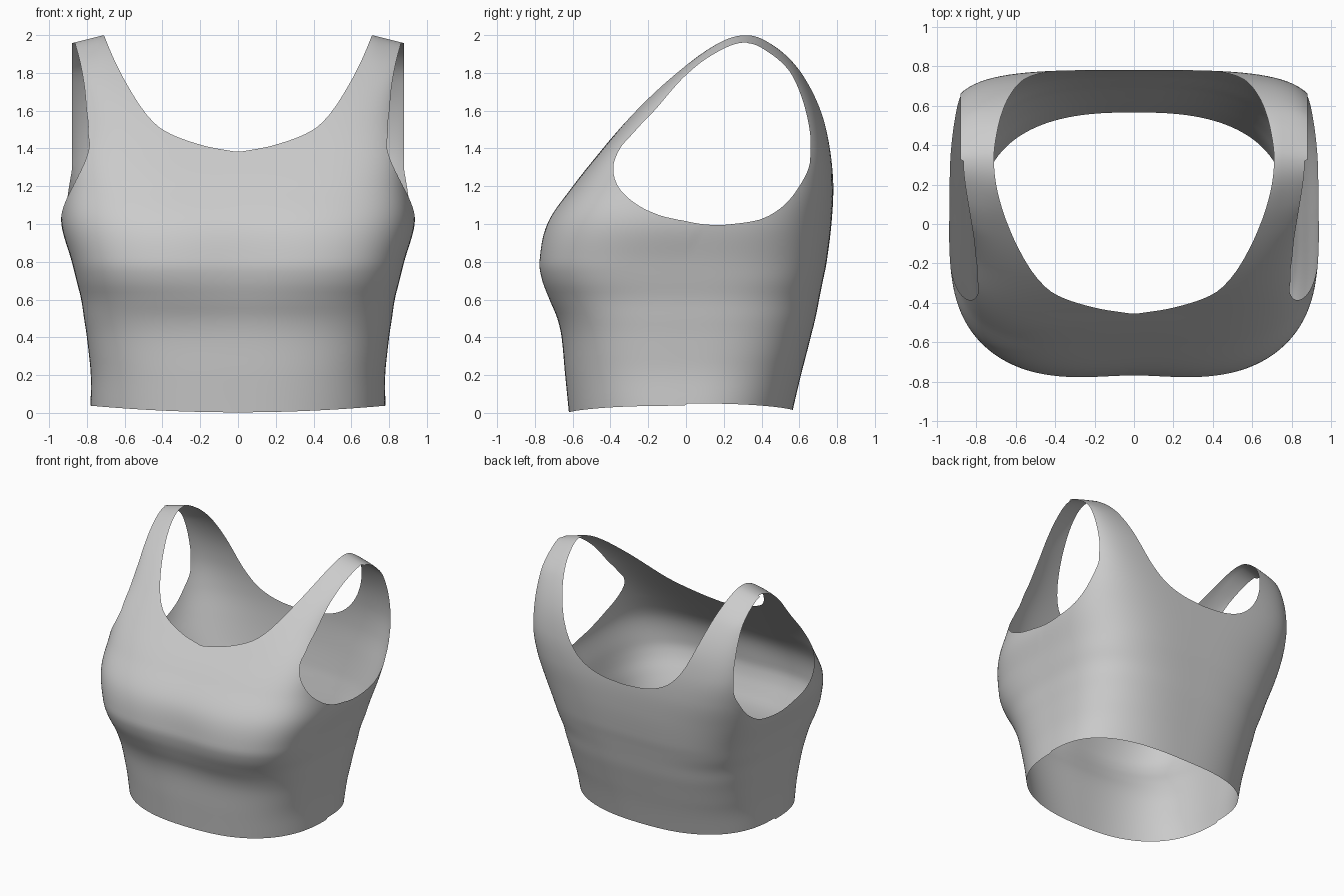
import bpy, bmesh, math

if "Cube" in bpy.data.objects:
    bpy.data.objects.remove(bpy.data.objects["Cube"])

# Body sections: z, front y, back y, front half-width, back half-width, centre y, squareness
ROWS = [
    (0.0, -.62, .565, .78, .78, 0, 2.6), (.2, -.64, .61, .78, .78, 0, 2.8),
    (.4, -.66, .66, .80, .80, 0, 3.0), (.5, -.685, .685, .815, .815, 0, 3.1),
    (.6, -.73, .705, .83, .83, 0, 3.2), (.7, -.77, .725, .855, .855, 0, 3.4),
    (.8, -.785, .745, .88, .88, 0, 3.5), (1.0, -.74, .77, .935, .935, .08, 3.6),
    (1.2, -.60, .78, .925, .95, .18, 4.2), (1.4, -.44, .765, .905, .95, .25, 5),
    (1.6, -.27, .72, .88, .95, .30, 5), (1.8, -.06, .62, .90, .95, .31, 5),
    (1.9, .07, .53, .93, .95, .32, 5), (1.96, .17, .445, .945, .95, .32, 5),
    (2.0, .32, .32, .95, .95, .32, 5)]
NECK_FRONT = [(0, 1.38), (.2, 1.42), (.4, 1.50), (.5, 1.60), (.6, 1.76), (.66, 1.88),
              (.71, 2.0), (.8, 2.3), (1, 2.9)]
NECK_BACK = [(0, 1.20), (.2, 1.22), (.35, 1.275), (.45, 1.36), (.53, 1.48), (.6, 1.65),
             (.66, 1.83), (.71, 2.0), (.8, 2.3), (1, 2.9)]
ARM_FRONT = [(1, .80), (1.5, .80), (1.7, .81), (1.85, .835), (2, .875)]
ARM_BACK = [(1, .88), (1.5, .88), (2, .88)]
# Armhole outline seen from the side (y, z)
ARMHOLE = [(.25, 1.0), (0, 1.015), (-.15, 1.05), (-.27, 1.11), (-.36, 1.2), (-.385, 1.3),
           (-.35, 1.4), (-.27, 1.5), (-.08, 1.7), (.13, 1.9), (.29, 1.96), (.45, 1.9),
           (.54, 1.8), (.635, 1.6), (.66, 1.4), (.65, 1.3), (.60, 1.2), (.52, 1.1), (.42, 1.035)]
CY, CZ = .2, 1.45


def curve(pts, x):
    """Smooth interpolation through points sorted by x."""
    n = len(pts)
    x = min(max(x, pts[0][0]), pts[-1][0])
    i = next((k for k in range(n - 1) if x <= pts[k + 1][0]), n - 2)

    def slope(k):
        a, b = pts[max(k - 1, 0)], pts[min(k + 1, n - 1)]
        return (b[1] - a[1]) / (b[0] - a[0])
    (x0, y0), (x1, y1) = pts[i], pts[i + 1]
    h = x1 - x0
    t = (x - x0) / h
    return (y0 * (1 + 2 * t) * (1 - t) ** 2 + h * slope(i) * t * (1 - t) ** 2
            + y1 * t * t * (3 - 2 * t) + h * slope(i + 1) * t * t * (t - 1))


def smooth(a, b, x):
    t = min(max((x - a) / (b - a), 0), 1)
    return t * t * (3 - 2 * t)


# Closed body surface, rows packed toward the shoulder crest
Q = [[(math.sqrt(2 - r[0]), r[c]) for r in reversed(ROWS)] for c in range(1, 7)]
NR, NA = 120, 192
bm = bmesh.new()
rings = []
for j in range(NR + 1):
    q = math.sqrt(2) * (1 - j / NR)
    z = 2 - q * q
    front, back, wf, wb, yc, n = (curve(c, q) for c in Q)
    ring = []
    for k in range(NA):
        a = 2 * math.pi * (k + .5) / NA
        c, s = math.cos(a), math.sin(a)
        r = (abs(c) ** n + abs(s) ** n) ** (-1 / n)
        x = (wf if s < 0 else wb) * c * r
        y = yc + ((yc - front) if s < 0 else (back - yc)) * s * r
        # slight hollow between the bust, shoulder slope and raised side hem
        if s < 0:
            y += .018 * math.exp(-(x / .25) ** 2 - ((z - .8) / .25) ** 2)
        zz = z - .25 * max(abs(x) - .71, 0) * smooth(1.75, 2, z)
        zz += max(0, 1 - z / .3) * (.035 * (x / .78) ** 2 + (.015 if s > 0 else .003))
        ring.append(bm.verts.new((x, y, zz)))
    rings.append(ring)
for lo, hi in zip(rings, rings[1:]):
    for k in range(NA):
        m = (k + 1) % NA
        bm.faces.new((lo[k], lo[m], hi[m], hi[k]))
bmesh.ops.remove_doubles(bm, verts=bm.verts, dist=1e-4)

POLAR = sorted((math.atan2(z - CZ, y - CY), math.hypot(y - CY, z - CZ)) for y, z in ARMHOLE)
POLAR = ([(a - 2 * math.pi, r) for a, r in POLAR[-3:]] + POLAR
         + [(a + 2 * math.pi, r) for a, r in POLAR[:3]])
YC = [(r[0], r[5]) for r in ROWS]


def arm_keep(p):
    side = math.hypot(p.y - CY, p.z - CZ) - curve(POLAR, math.atan2(p.z - CZ, p.y - CY))
    if abs(p.x) < .6:
        side = .2
    edge = curve(ARM_FRONT if p.y < curve(YC, p.z) else ARM_BACK, p.z) - abs(p.x)
    t = smooth(1.35, 1.65, p.z)
    return side * (1 - t) + edge * t


def neck_keep(p):
    return curve(NECK_FRONT if p.y < curve(YC, p.z) else NECK_BACK, abs(p.x)) - p.z


def trim(keep):
    """Cut the surface cleanly along keep = 0 and drop the negative side."""
    g = {v: keep(v.co) for v in bm.verts}
    cut = []
    for e in list(bm.edges):
        a, b = e.verts
        if g[a] * g[b] < 0:
            f = g[a] / (g[a] - g[b])
            cut.append(bmesh.utils.edge_split(e, a, min(max(f, .001), .999))[1])
    bmesh.ops.connect_verts(bm, verts=cut)
    bmesh.ops.delete(bm, geom=[v for v, d in g.items() if d < 0], context='VERTS')


trim(arm_keep)
trim(neck_keep)
bmesh.ops.delete(bm, geom=[v for v in bm.verts if not v.link_faces], context='VERTS')
bmesh.ops.remove_doubles(bm, verts=bm.verts, dist=.002)

# Finished garment
mesh = bpy.data.meshes.new("crop_top")
for f in bm.faces:
    f.smooth = True
bm.to_mesh(mesh)
bm.free()
top = bpy.data.objects.new("crop_top", mesh)
bpy.context.collection.objects.link(top)
